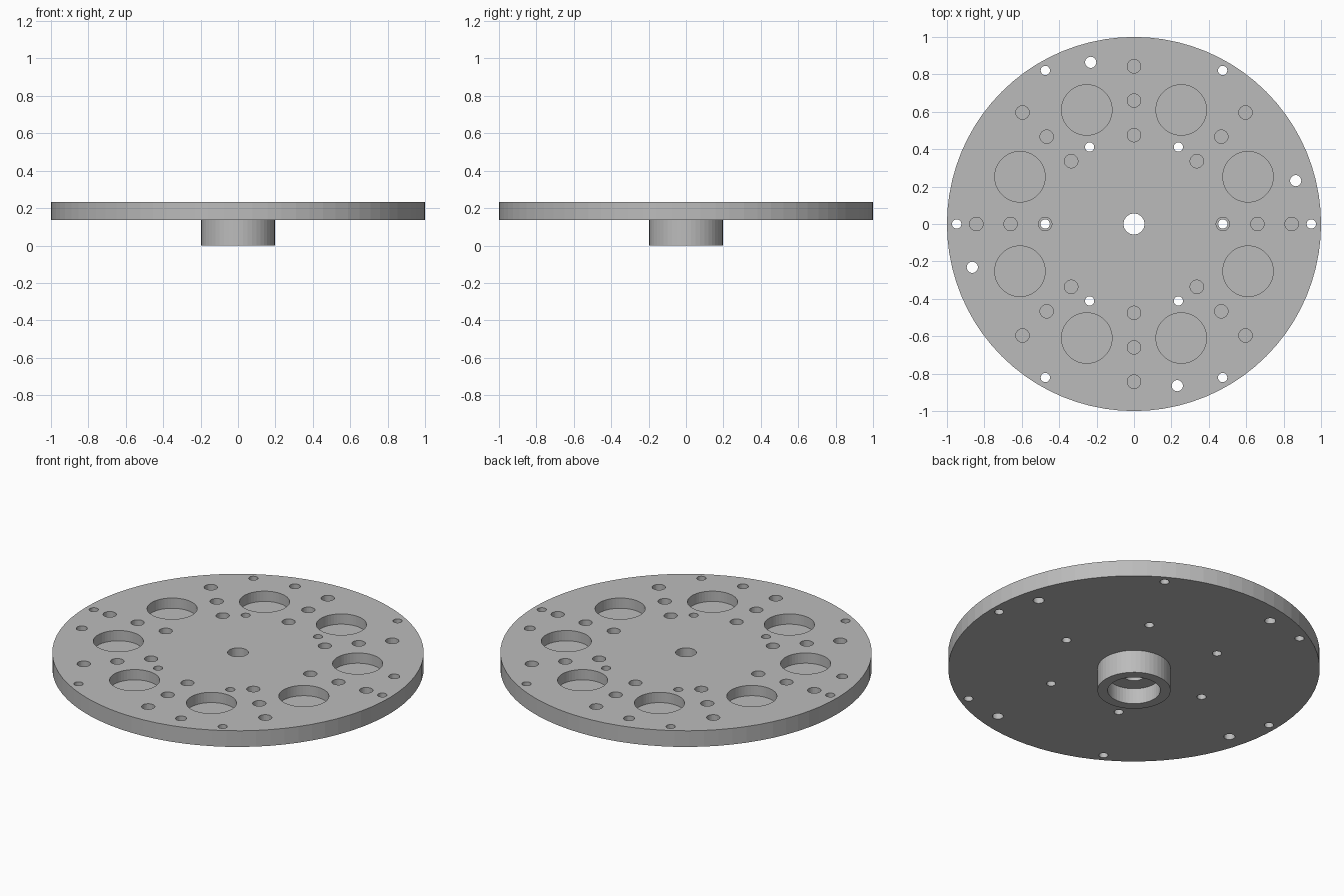
import bpy, bmesh
from math import sin, cos, radians, tau
from mathutils import Matrix

if "Cube" in bpy.data.objects:
    bpy.data.objects.remove(bpy.data.objects["Cube"], do_unlink=True)

HUB_TOP, TOP = 0.136, 0.232
POCKET_FLOOR = 0.171
BORE_FLOOR = 0.093

grey = bpy.data.materials.new("metal_grey")
grey.use_nodes = True
colour = (0.5, 0.5, 0.5, 1)
grey.diffuse_color = colour
grey.node_tree.nodes["Principled BSDF"].inputs["Base Color"].default_value = colour


def make_object(name, bm):
    bmesh.ops.recalc_face_normals(bm, faces=bm.faces)
    mesh = bpy.data.meshes.new(name)
    bm.to_mesh(mesh)
    bm.free()
    mesh.materials.append(grey)
    obj = bpy.data.objects.new(name, mesh)
    bpy.context.collection.objects.link(obj)
    return obj


def add_cylinder(bm, radius, z0, z1, x=0, y=0, sides=32):
    bmesh.ops.create_cone(bm, cap_ends=True, segments=sides, radius1=radius,
                          radius2=radius, depth=z1 - z0,
                          matrix=Matrix.Translation((x, y, (z0 + z1) / 2)))


def add_ring(bm, count, ring_radius, start, radius, z0, sides=24):
    for i in range(count):
        a = radians(start) + tau * i / count
        add_cylinder(bm, radius, z0, TOP + 0.1,
                     ring_radius * cos(a), ring_radius * sin(a), sides)


def cut(target, cutter):
    cutter.hide_render = True
    mod = target.modifiers.new("holes", "BOOLEAN")
    mod.operation = "DIFFERENCE"
    mod.solver = "EXACT"
    mod.object = cutter
    bpy.context.view_layer.objects.active = target
    bpy.ops.object.modifier_apply(modifier=mod.name)
    bpy.data.objects.remove(cutter, do_unlink=True)


# Round plate
bm = bmesh.new()
add_cylinder(bm, 1, HUB_TOP, TOP, sides=80)
plate = make_object("round_plate", bm)

# Blind pockets: eight large ones and three rings of small ones
bm = bmesh.new()
add_ring(bm, 8, 0.66, 22.5, 0.135, POCKET_FLOOR, 48)
for ring_radius in (0.475, 0.66, 0.843):
    add_ring(bm, 8, ring_radius, 0, 0.036, POCKET_FLOOR)
cut(plate, make_object("pocket_cutter", bm))

# Through holes: centre, inner and outer bolt circles, four larger rim holes
bm = bmesh.new()
add_cylinder(bm, 0.056, 0, TOP + 0.1, sides=48)
add_ring(bm, 6, 0.475, 0, 0.025, 0)
add_ring(bm, 6, 0.948, 0, 0.025, 0)
add_ring(bm, 4, 0.895, 15, 0.03, 0)
cut(plate, make_object("through_cutter", bm))

# Hub with counterbore, turned from its half section
section = [(0.056, HUB_TOP), (0.056, BORE_FLOOR), (0.142, BORE_FLOOR),
           (0.142, 0), (0.197, 0), (0.197, HUB_TOP)]
bm = bmesh.new()
verts = [bm.verts.new((r, 0, z)) for r, z in section]
edges = [bm.edges.new(pair) for pair in zip(verts, verts[1:])]
bmesh.ops.spin(bm, geom=verts + edges, cent=(0, 0, 0), axis=(0, 0, 1),
               angle=tau, steps=48, use_merge=True)
bmesh.ops.remove_doubles(bm, verts=bm.verts, dist=0.0001)
make_object("hub", bm)
